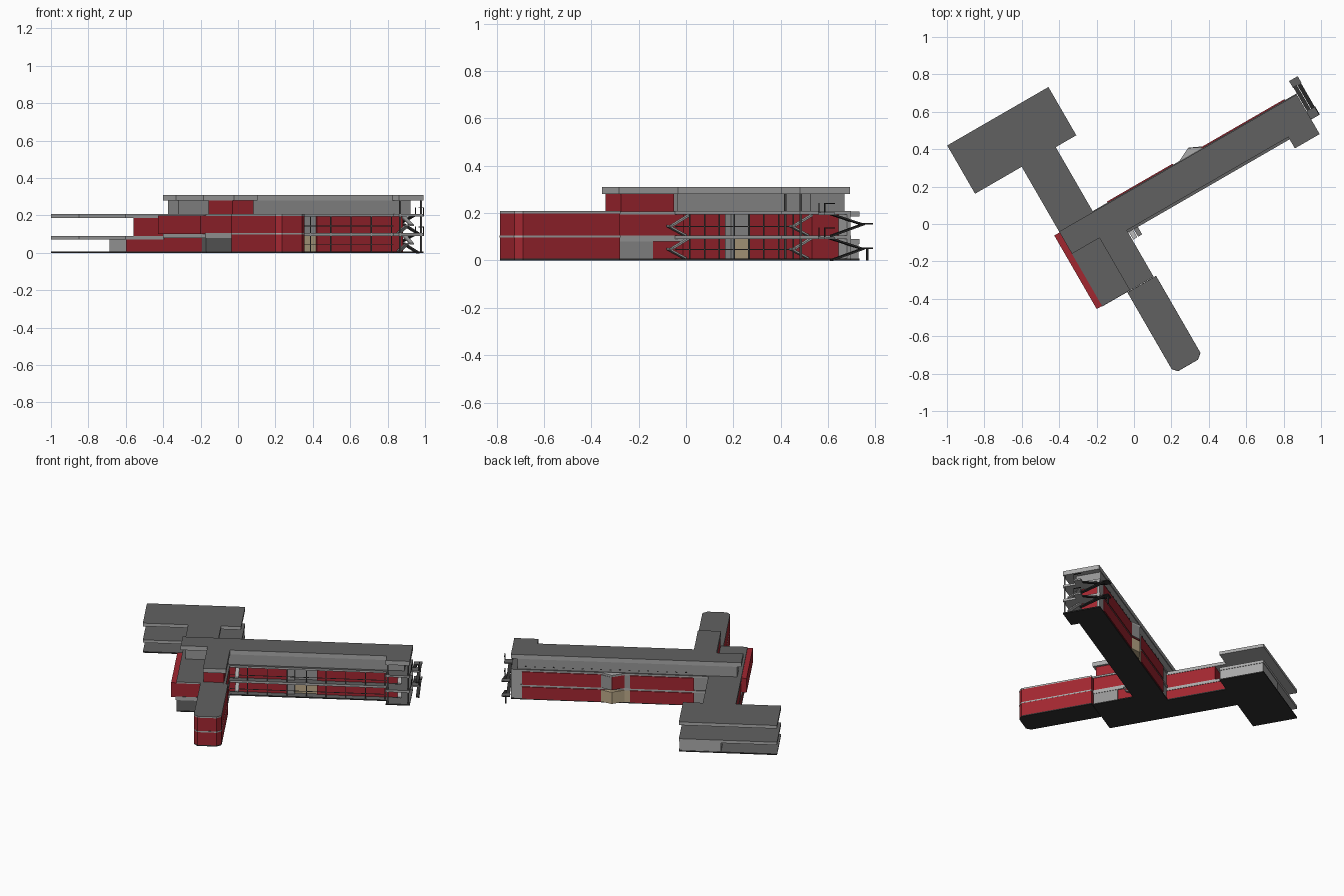
import bpy, bmesh, math
from mathutils import Vector

if "Cube" in bpy.data.objects:
    bpy.data.objects.remove(bpy.data.objects["Cube"])

ANGLE = math.radians(30)  # the whole plan is turned 30 degrees


def material(name, c):
    m = bpy.data.materials.new(name)
    m.diffuse_color = (*c, 1)
    m.use_nodes = True
    m.node_tree.nodes["Principled BSDF"].inputs["Base Color"].default_value = m.diffuse_color
    return m


RED = material("red_cladding", (0.36, 0.02, 0.03))
ROOF = material("roof_grey", (0.12, 0.12, 0.12))
DARK = material("dark_metal", (0.03, 0.03, 0.03))
PALE = material("pale_concrete", (0.40, 0.40, 0.40))
GLASS = material("pale_glazing", (0.30, 0.30, 0.30))
BEIGE = material("beige_entrance", (0.50, 0.40, 0.25))


def prism(name, pts, z0, z1, side, top=None):
    """Extruded plan outline (counter-clockwise) in the building's own axes."""
    bm = bmesh.new()
    lo = [bm.verts.new((x, y, z0)) for x, y in pts]
    hi = [bm.verts.new((x, y, z1)) for x, y in pts]
    bm.faces.new(lo[::-1])
    bm.faces.new(hi).material_index = 1
    n = len(pts)
    for i in range(n):
        j = (i + 1) % n
        bm.faces.new((lo[i], lo[j], hi[j], hi[i]))
    bmesh.ops.recalc_face_normals(bm, faces=bm.faces)
    me = bpy.data.meshes.new(name)
    bm.to_mesh(me)
    bm.free()
    me.materials.append(side)
    me.materials.append(top or side)
    ob = bpy.data.objects.new(name, me)
    ob.rotation_euler.z = ANGLE
    bpy.context.collection.objects.link(ob)
    return ob


def box(name, u0, u1, v0, v1, z0, z1, side, top=None):
    return prism(name, [(u0, v0), (u1, v0), (u1, v1), (u0, v1)], z0, z1, side, top)


def flight(name, u0, u1, a, b, mat, t=0.008):
    """Sloping stair flight between (v, z) points a and b."""
    ob = box(name, u0, u1, 0, 1, 0, 1, mat)
    for v in ob.data.vertices:
        p = a if v.co.y < 0.5 else b
        v.co.y, v.co.z = p[0], p[1] - t * (1 - v.co.z)


# Outlines
T_PLAN = [(-.367, .16), (-.157, .16), (-.157, .565), (-.03, .565), (-.03, .863),
          (-.655, .863), (-.655, .565), (-.367, .565)]
WING = [(-.213, -.3), (-.213, -.771), (-.189, -.798), (-.067, -.798), (-.037, -.773), (-.037, -.3)]
TOP = [(-.197, .028), (-.197, -.297), (-.05, -.297), (-.05, -.01), (.947, -.01),
       (.947, -.08), (1.1, -.08), (1.1, .165), (-.367, .165), (-.367, .028)]
LONG = [(-.05, -.024), (.947, -.024), (.947, -.08), (1.1, -.08), (1.1, .17), (-.157, .17), (-.157, -.024)]

# Ground plates
prism("rear_ground_plate", T_PLAN, 0, .008, DARK, ROOF)
prism("long_ground_plate", LONG, 0, .008, DARK, ROOF)
box("middle_ground_plate", -.367, -.05, -.297, .16, 0, .008, DARK, ROOF)
prism("south_ground_plate", WING, 0, .008, DARK, ROOF)

# Rear T block: open decks, one pale room and a red link
prism("rear_deck", T_PLAN, .07, .09, PALE, ROOF)
prism("rear_roof", T_PLAN, .185, .207, PALE, ROOF)
box("rear_room", -.298, -.033, .568, .86, .008, .07, PALE)
box("link_lower_walls", -.364, -.16, .16, .565, .008, .07, RED)
box("link_upper_walls", -.364, -.16, .16, .488, .09, .185, RED)

# Middle block with overhanging red upper storey
box("middle_lower_walls", -.364, -.2, -.28, .16, .008, .08, RED)
box("middle_lower_glazing", -.366, -.2, -.294, -.25, .008, .08, ROOF)
box("middle_slab", -.372, -.05, -.296, .16, .08, .105, PALE, ROOF)
box("middle_upper_walls", -.4, -.197, -.294, .16, .1, .2, RED)
box("middle_roof", -.367, -.197, -.296, .16, .197, .207, PALE, ROOF)
box("spine_lower_glazing", -.2, -.053, -.294, -.13, .008, .08, GLASS)
box("spine_lower_walls", -.2, -.058, -.13, .16, .008, .08, RED)
box("spine_upper_walls", -.197, -.055, -.294, .16, .105, .197, RED)
box("spine_slab", -.197, -.05, -.297, .16, .195, .207, PALE, ROOF)
box("spine_top_walls", -.195, -.065, -.28, -.02, .207, .28, RED)

# South wing with two red storeys and pale floor bands
prism("south_wing_walls", WING, .008, .198, RED)
for z0, z1, s in ((.097, .106, 1.006), (.198, .208, 1.003)):
    band = [((u + .125) * s - .125, (v + .55) * s - .55) for u, v in WING]
    prism("south_wing_band", band, z0, z1, PALE, ROOF)

# Long wing storeys
for i, (z0, z1) in enumerate(((.008, .09), (.105, .195))):
    box(f"long_walls_{i}_west", -.065, .34, .02, .176, z0, z1, RED)
    box(f"long_walls_{i}_east", .5, 1.03, .02, .176, z0, z1, RED)
    box(f"north_corner_glazing_{i}", -.157, -.065, .03, .163, z0, z1, GLASS)
    box(f"passage_walls_{i}", .34, .5, .03, .17, z0, z1, BEIGE if i == 0 else GLASS)
    box(f"entrance_panel_{i}", .31, .36, .012, .03, z0, z1, GLASS)
    # angled bay on the north face
    prism(f"north_bay_{i}", [(.378, .17), (.525, .17), (.454, .206)], z0, z1, BEIGE if i == 0 else RED)
    prism(f"north_bay_cheek_{i}", [(.454, .2), (.525, .171), (.527, .175), (.456, .208)], z0, z1,
          BEIGE if i == 0 else GLASS)
    # window posts along the south balcony
    for k in range(8):
        u = .06 + k * .125
        box(f"balcony_post_{i}_{k}", u, u + .005, -.02, -.015, z0, z1, ROOF)
    box(f"balcony_rail_{i}", -.05, .947, -.022, -.02, z0 + .036, z0 + .04, ROOF)
prism("bay_roof", [(.378, .17), (.525, .17), (.454, .208)], .195, .208, PALE)
prism("long_first_slab", LONG, .09, .105, PALE, ROOF)
prism("long_second_slab", LONG, .195, .208, PALE, ROOF)

# Top storey and main roof
box("top_storey_walls", -.06, 1.06, -.006, .16, .208, .28, GLASS)
box("top_storey_west_walls", -.34, -.06, .05, .16, .208, .28, GLASS)
for k in range(18):
    u = -.02 + k * .06
    box(f"top_window_{k}", u, u + .012, .158, .162, .222, .228, DARK)
prism("main_roof", TOP, .28, .31, PALE, ROOF)

# East end: landings, posts and zigzag escape stair
for u in (.955, 1.085):
    for z0, z1 in ((.008, .09), (.105, .195), (.208, .28)):
        box("end_post", u, u + .008, -.074, -.066, z0, z1, ROOF)
for i, z in enumerate((.1, .203)):
    box(f"stair_floor_landing_{i}", 1.1, 1.153, .01, .06, z - .01, z, PALE, ROOF)
    box(f"stair_half_landing_{i}", 1.1, 1.153, .205, .247, z - .051, z - .045, DARK, ROOF)
    flight(f"stair_upper_flight_{i}", 1.103, 1.125, (.05, z), (.21, z - .045), DARK)
    flight(f"stair_lower_flight_{i}", 1.128, 1.15, (.05, z - .095), (.21, z - .045), DARK)
    box(f"stair_rail_{i}", 1.148, 1.153, .01, .06, z + .036, z + .04, DARK)
    for u in (1.101, 1.149):
        box(f"landing_post_{i}", u, u + .004, .01, .014, z, z + .04, DARK)
box("stair_post", 1.122, 1.13, .23, .238, 0, .055, DARK)
box("stair_side_wall", 1.03, 1.1, .15, .168, .008, .195, PALE)

# Folded stairs on the south side, at both ends of the balcony
for n, u in (("west", -.045), ("east", .99)):
    for i, z in enumerate((.008, .105)):
        flight(f"{n}_stair_lower_{i}", u, u + .025, (-.07, z + .045), (.015, z + .005), PALE)
        flight(f"{n}_stair_upper_{i}", u + .03, u + .055, (-.07, z + .045), (.015, z + .09), PALE)
